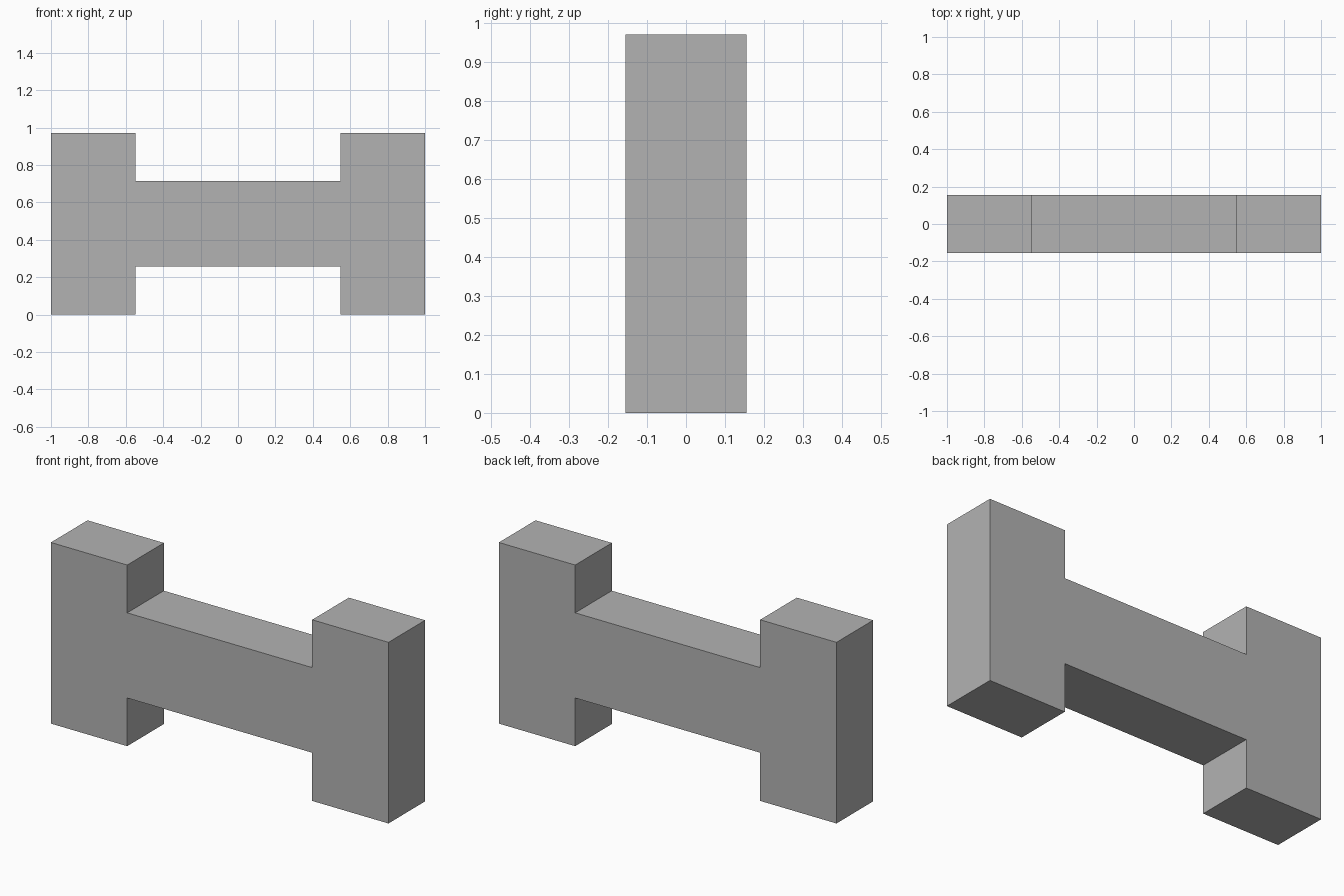
import bpy
import bmesh

cube = bpy.data.objects.get("Cube")
if cube:
    bpy.data.objects.remove(cube, do_unlink=True)

WIDTH, DEPTH, HEIGHT = 2.0, 0.31, 0.97
INNER = 0.548            # half length of the web
LOW, HIGH = 0.258, 0.714  # bottom and top of the web

# Single flat grey
grey = bpy.data.materials.new("mid_grey")
grey.use_nodes = True
colour = (0.45, 0.45, 0.45, 1.0)
grey.diffuse_color = colour
grey.node_tree.nodes["Principled BSDF"].inputs["Base Color"].default_value = colour

# Outline of the right half, mirrored to close the H on its side
half = [(INNER, LOW), (INNER, 0), (WIDTH / 2, 0),
        (WIDTH / 2, HEIGHT), (INNER, HEIGHT), (INNER, HIGH)]
outline = half + [(-x, z) for x, z in reversed(half)]

# Extrude the outline from front to back
bm = bmesh.new()
face = bm.faces.new([bm.verts.new((x, -DEPTH / 2, z)) for x, z in outline])
result = bmesh.ops.extrude_face_region(bm, geom=[face], use_keep_orig=True)
moved = [v for v in result["geom"] if isinstance(v, bmesh.types.BMVert)]
bmesh.ops.translate(bm, verts=moved, vec=(0, DEPTH, 0))
bmesh.ops.recalc_face_normals(bm, faces=bm.faces)

mesh = bpy.data.meshes.new("flanged_block")
bm.to_mesh(mesh)
bm.free()
mesh.materials.append(grey)
block = bpy.data.objects.new("flanged_block", mesh)
bpy.context.collection.objects.link(block)
